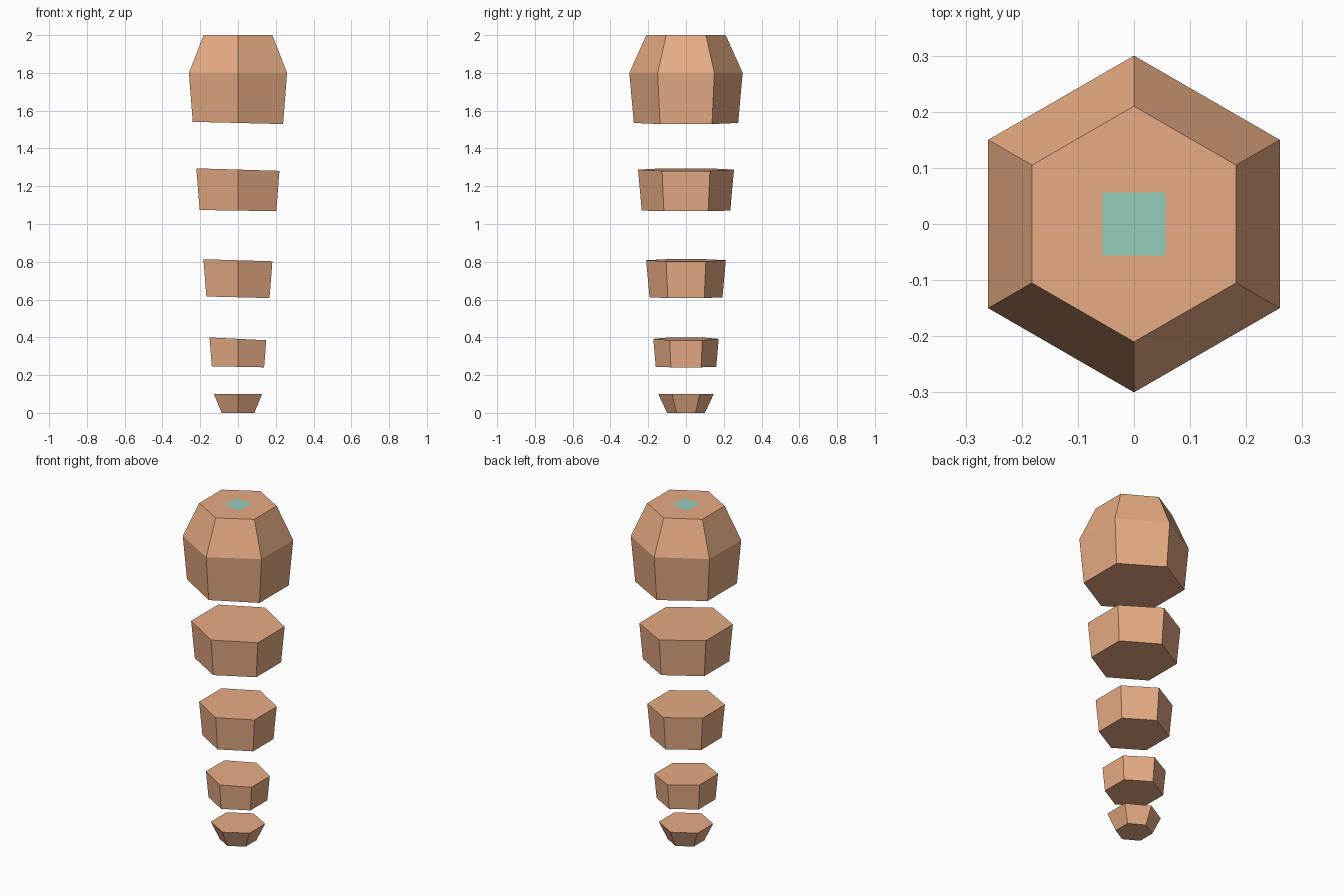
import bpy, bmesh
from math import radians, cos, sin

if "Cube" in bpy.data.objects:
    bpy.data.objects.remove(bpy.data.objects["Cube"])


def material(name, color):
    m = bpy.data.materials.new(name)
    m.diffuse_color = (*color, 1)
    m.use_nodes = True
    m.node_tree.nodes["Principled BSDF"].inputs["Base Color"].default_value = m.diffuse_color
    return m


def finish(bm, name, mat):
    bmesh.ops.recalc_face_normals(bm, faces=bm.faces)
    mesh = bpy.data.meshes.new(name)
    bm.to_mesh(mesh)
    bm.free()
    mesh.materials.append(mat)
    obj = bpy.data.objects.new(name, mesh)
    bpy.context.collection.objects.link(obj)


def taper(z):
    # shared straight taper that all the slices follow
    return 0.138 + 0.09 * z


def segment(name, rings, mat):
    # rings: (height, radius or None for the shared taper, slope along x)
    bm = bmesh.new()
    loops = []
    for z0, radius, slope in rings:
        loop = []
        for i in range(6):
            a = radians(90 + 60 * i)
            r = radius or taper(z0)
            z = z0 + slope * r * cos(a)
            r = radius or taper(z)
            loop.append(bm.verts.new((r * cos(a), r * sin(a), z)))
        loops.append(loop)
    for lo, hi in zip(loops, loops[1:]):
        for i in range(6):
            j = (i + 1) % 6
            bm.faces.new((lo[i], lo[j], hi[j], hi[i]))
    bm.faces.new(loops[0])
    bm.faces.new(loops[-1])
    finish(bm, name, mat)


clay = material("clay", (0.80, 0.41, 0.23))
teal = material("teal", (0.30, 0.62, 0.52))

# floating hexagonal slices, bottom to top, with slightly tilted cuts
segment("tip", [(0, 0.10, 0), (0.10, 0.147, 0)], clay)
segment("lower_slice", [(0.244, None, -0.02), (0.392, None, -0.05)], clay)
segment("middle_slice", [(0.612, None, -0.025), (0.808, None, -0.03)], clay)
segment("upper_slice", [(1.071, None, -0.015), (1.288, None, -0.03)], clay)
segment("head", [(1.535, None, -0.025), (1.80, 0.30, 0), (2.0, 0.21, 0)], clay)

# small square patch on the flat top
bm = bmesh.new()
bmesh.ops.create_grid(bm, x_segments=1, y_segments=1, size=0.056)
bmesh.ops.translate(bm, verts=bm.verts, vec=(0, 0, 2.001))
finish(bm, "top_patch", teal)
